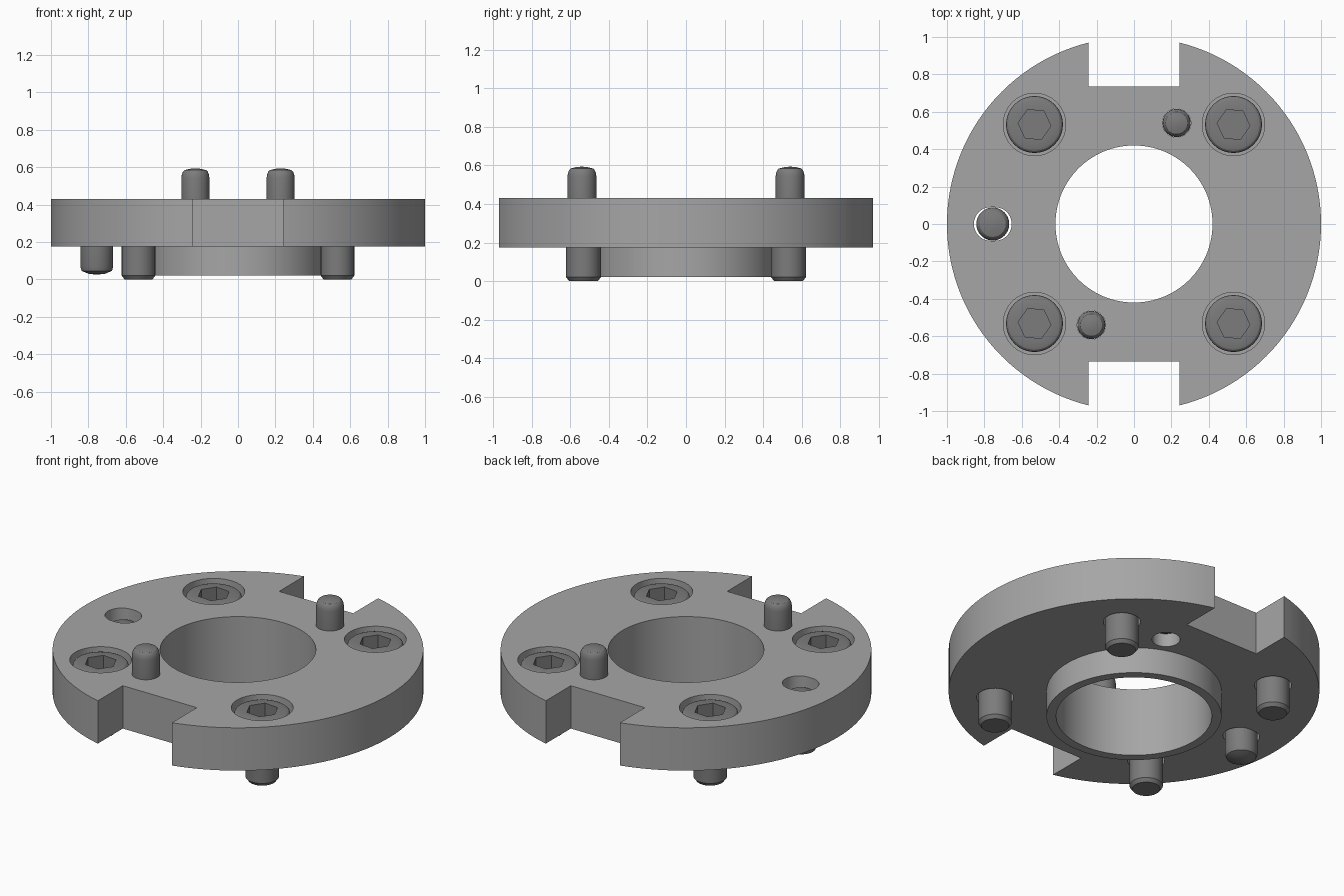
import bpy, bmesh, math
from mathutils import Matrix, Vector

if "Cube" in bpy.data.objects:
    bpy.data.objects.remove(bpy.data.objects["Cube"], do_unlink=True)


def material(name, value):
    m = bpy.data.materials.new(name)
    m.use_nodes = True
    colour = (value, value, value, 1)
    m.diffuse_color = colour
    m.node_tree.nodes["Principled BSDF"].inputs["Base Color"].default_value = colour
    return m


plate_grey = material("light grey metal", 0.38)
steel_grey = material("dark grey steel", 0.20)


def lathe(bm, profile, x=0, y=0, steps=48, closed=False):
    """Spin an (r, z) profile about the vertical line through x, y."""
    verts = [bm.verts.new((x + r, y, z)) for r, z in profile]
    pairs = list(zip(verts, verts[1:]))
    if closed:
        pairs.append((verts[-1], verts[0]))
    edges = [bm.edges.new(p) for p in pairs]
    bmesh.ops.spin(bm, geom=verts + edges, cent=(x, y, 0), axis=(0, 0, 1),
                   angle=math.tau, steps=steps, use_duplicate=False)
    bmesh.ops.remove_doubles(bm, verts=bm.verts[:], dist=1e-5)


def finish(bm, name, mat):
    bmesh.ops.recalc_face_normals(bm, faces=bm.faces[:])
    mesh = bpy.data.meshes.new(name)
    bm.to_mesh(mesh)
    bm.free()
    mesh.materials.append(mat)
    obj = bpy.data.objects.new(name, mesh)
    bpy.context.collection.objects.link(obj)
    return obj


def cut(obj, cutter):
    """Subtract the cutter, bake the result and remove the cutter."""
    mod = obj.modifiers.new("cut", "BOOLEAN")
    mod.operation, mod.solver, mod.object = "DIFFERENCE", "EXACT", cutter
    graph = bpy.context.evaluated_depsgraph_get()
    mesh = bpy.data.meshes.new_from_object(obj.evaluated_get(graph))
    obj.modifiers.clear()
    obj.data = mesh
    bpy.data.objects.remove(cutter, do_unlink=True)


BOTTOM, TOP = 0.175, 0.43
BOLT = 0.532                       # bolt offset along both axes
DOWEL = Vector((0.228, 0.54))      # upper dowel position, repeated opposite
SIDE_X = -0.755                    # lower dowel position
parts = []

# Flange plate with its centring ring below
bm = bmesh.new()
lathe(bm, [(0.42, 0.02), (0.472, 0.02), (0.472, BOTTOM), (1, BOTTOM),
           (1, TOP), (0.42, TOP)], steps=128, closed=True)
plate = finish(bm, "flange_plate", plate_grey)

# Cutters: counterbored bolt holes, dowel holes, side slot, two notches
bm = bmesh.new()
corners = [(sx * BOLT, sy * BOLT) for sx in (-1, 1) for sy in (-1, 1)]
for x, y in corners:
    lathe(bm, [(0, 0.1), (0.1, 0.1), (0.1, 0.25), (0.167, 0.25),
               (0.167, 0.5), (0, 0.5)], x, y)
for s in (-1, 1):
    lathe(bm, [(0, 0.1), (0.076, 0.1), (0.076, 0.5), (0, 0.5)],
          s * DOWEL.x, s * DOWEL.y)
    bmesh.ops.create_cube(bm, size=1, matrix=Matrix.Translation((0, s * 0.985, 0.3))
                          @ Matrix.Diagonal((0.488, 0.5, 0.6, 1)))
lathe(bm, [(0, 0.1), (0.09, 0.1), (0.09, 0.5), (0, 0.5)], SIDE_X, 0)
for v in bm.verts:
    dx = v.co.x - SIDE_X
    if abs(dx) < 0.11 and abs(v.co.y) < 0.11 and abs(dx) > 0.001:
        v.co.x += math.copysign(0.011, dx)
cut(plate, finish(bm, "hole_cutter", plate_grey))
parts.append(plate)

# Socket head screws
for i, (x, y) in enumerate(corners):
    bm = bmesh.new()
    lathe(bm, [(0, 0), (0.075, 0), (0.09, 0.02), (0.09, 0.25), (0.152, 0.25),
               (0.152, 0.392), (0.149, 0.404), (0.141, 0.412), (0.13, 0.416),
               (0, 0.416)], x, y)
    screw = finish(bm, f"socket_screw_{i + 1}", steel_grey)
    bm = bmesh.new()
    bmesh.ops.create_cone(bm, cap_ends=True, segments=6, radius1=0.088,
                          radius2=0.088, depth=0.2,
                          matrix=Matrix.Translation((x, y, 0.436))
                          @ Matrix.Rotation(math.radians(25), 4, "Z"))
    cut(screw, finish(bm, "socket_cutter", steel_grey))
    parts.append(screw)


def dowel(name, x, y, r, z0, z1):
    """Pin with a chamfered, domed foot and a rounded, domed head."""
    bm = bmesh.new()
    lathe(bm, [(0, z0), (r * 0.5, z0 + 0.005), (r * 0.92, z0 + 0.02),
               (r, z0 + 0.045), (r, z1 - 0.05), (r * 0.96, z1 - 0.032),
               (r * 0.88, z1 - 0.018), (r * 0.78, z1 - 0.01),
               (r * 0.4, z1 - 0.003), (0, z1)], x, y)
    parts.append(finish(bm, name, steel_grey))


# Two upper locating pins and one lower pin
dowel("back_locating_pin", DOWEL.x, DOWEL.y, 0.075, 0.23, 0.594)
dowel("front_locating_pin", -DOWEL.x, -DOWEL.y, 0.075, 0.23, 0.594)
dowel("lower_side_pin", SIDE_X, 0, 0.088, 0.025, 0.385)

# Smooth round walls, keep machined edges sharp
bpy.ops.object.select_all(action="DESELECT")
for obj in parts:
    obj.select_set(True)
bpy.context.view_layer.objects.active = plate
bpy.ops.object.shade_smooth_by_angle(angle=math.radians(25))
